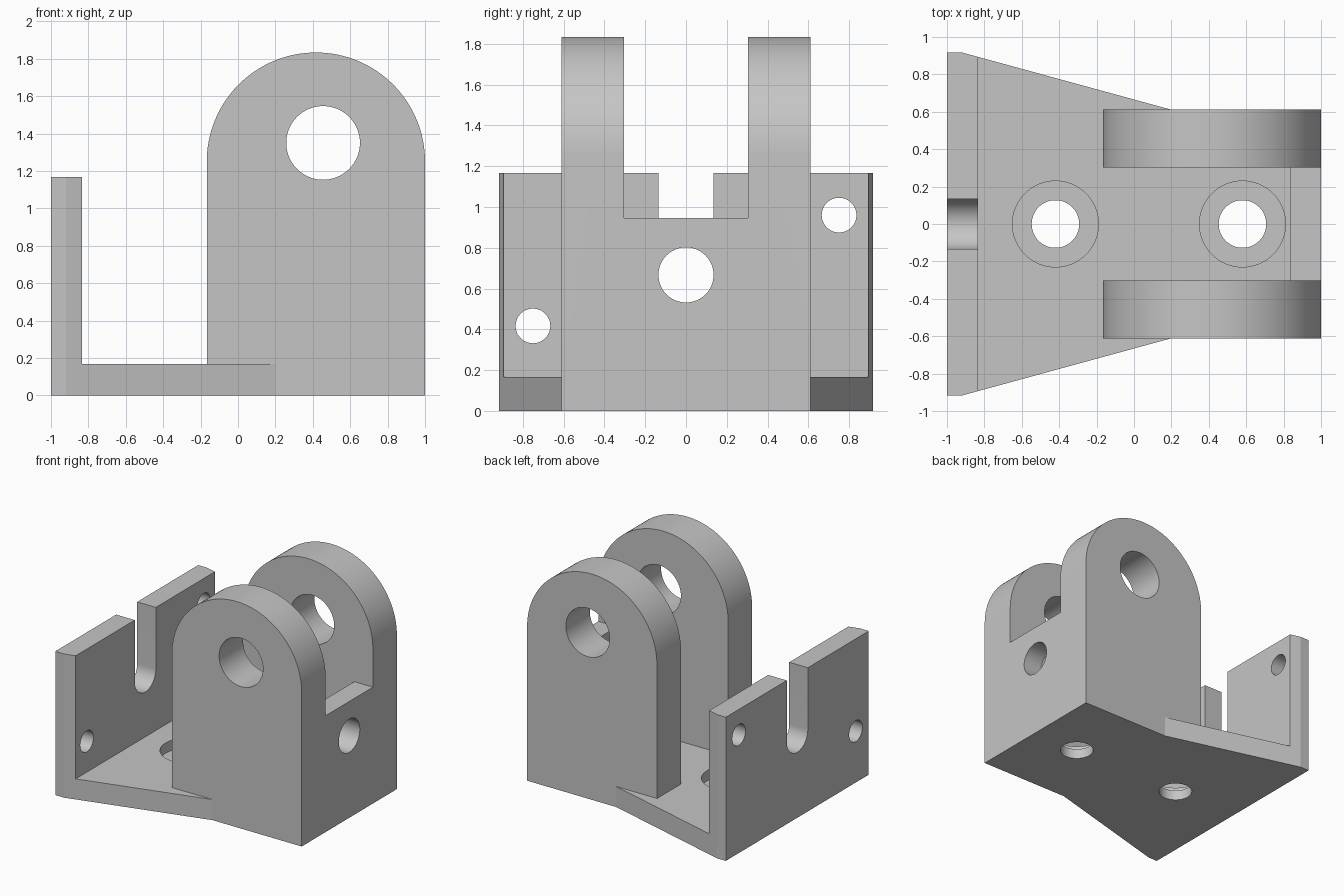
import bpy, bmesh, math

cube = bpy.data.objects.get("Cube")
if cube:
    bpy.data.objects.remove(cube, do_unlink=True)

grey = bpy.data.materials.new("plain_grey")
grey.use_nodes = True
colour = (0.56, 0.56, 0.56, 1)
grey.diffuse_color = colour
next(n for n in grey.node_tree.nodes
     if n.type == 'BSDF_PRINCIPLED').inputs["Base Color"].default_value = colour

PLACE = {'x': lambda u, v, w: (w, u, v),
         'y': lambda u, v, w: (u, w, v),
         'z': lambda u, v, w: (u, v, w)}


def prism(name, points, axis, low, high):
    """Extrude a flat outline along an axis."""
    bm = bmesh.new()
    face = bm.faces.new([bm.verts.new(PLACE[axis](u, v, low)) for u, v in points])
    grown = bmesh.ops.extrude_face_region(bm, geom=[face])["geom"]
    shift = PLACE[axis](0, 0, high - low)
    bmesh.ops.translate(bm, vec=shift,
                        verts=[g for g in grown if isinstance(g, bmesh.types.BMVert)])
    bmesh.ops.recalc_face_normals(bm, faces=bm.faces)
    mesh = bpy.data.meshes.new(name)
    bm.to_mesh(mesh)
    bm.free()
    mesh.materials.append(grey)
    obj = bpy.data.objects.new(name, mesh)
    bpy.context.collection.objects.link(obj)
    return obj


def rect(u0, v0, u1, v1):
    return [(u0, v0), (u1, v0), (u1, v1), (u0, v1)]


def arc(u, v, r, start, end, steps):
    angles = [start + (end - start) * i / steps for i in range(steps + 1)]
    return [(u + r * math.cos(a), v + r * math.sin(a)) for a in angles]


def circle(u, v, r):
    return arc(u, v, r, 0, math.tau, 64)[:-1]


def combine(target, part, operation):
    """Apply a boolean and remove the spent part."""
    mod = target.modifiers.new(operation, 'BOOLEAN')
    mod.operation, mod.solver, mod.object = operation, 'EXACT', part
    bpy.context.view_layer.objects.active = target
    bpy.ops.object.modifier_apply(modifier=mod.name)
    bpy.data.objects.remove(part, do_unlink=True)


def cut(points, axis, low, high):
    combine(bracket, prism("cutter", points, axis, low, high), 'DIFFERENCE')


THICK, HALF, INNER = 0.167, 0.611, 0.303

# Tapered base with the upright back plate
side = [(1, HALF), (0.2, HALF), (-0.92, 0.917), (-1, 0.917)]
outline = side + [(x, -y) for x, y in reversed(side)]
bracket = prism("clevis_bracket", outline, 'z', 0, 1.167)
cut(rect(-1 + THICK, -2, 2, 2), 'z', THICK, 2)

# Front wall between the cheeks
combine(bracket, prism("front_wall", rect(1 - THICK, -0.45, 1, 0.45), 'z', 0, 0.945), 'UNION')

# Two round-topped cheeks
cheek = [(-0.167, 0), (1, 0)] + arc(0.4165, 1.25, 0.5835, 0, math.pi, 64)
for low, high in ((-HALF, -INNER), (INNER, HALF)):
    combine(bracket, prism("cheek", cheek, 'y', low, high), 'UNION')

# Pivot hole through both cheeks
cut(circle(0.455, 1.35, 0.197), 'y', -1, 1)

# Counterbored holes in the base
for x in (-0.42, 0.58):
    cut(circle(x, 0, 0.127), 'z', -0.1, 0.3)
    cut(circle(x, 0, 0.23), 'z', 0.083, 0.3)

# Hole in the front wall
cut(circle(0, 0.667, 0.135), 'x', 0.7, 1.1)

# Open slot and two small holes in the back plate
slot = [(0.135, 1.3), (-0.135, 1.3)] + arc(0, 0.667, 0.135, math.pi, math.tau, 32)
cut(slot, 'x', -1.1, -0.7)
for y, z in ((-0.75, 0.417), (0.75, 0.96)):
    cut(circle(y, z, 0.085), 'x', -1.1, -0.7)

# Smooth round surfaces, crisp edges
bpy.ops.object.select_all(action='DESELECT')
bracket.select_set(True)
bpy.context.view_layer.objects.active = bracket
bpy.ops.object.shade_smooth_by_angle(angle=math.radians(10))
